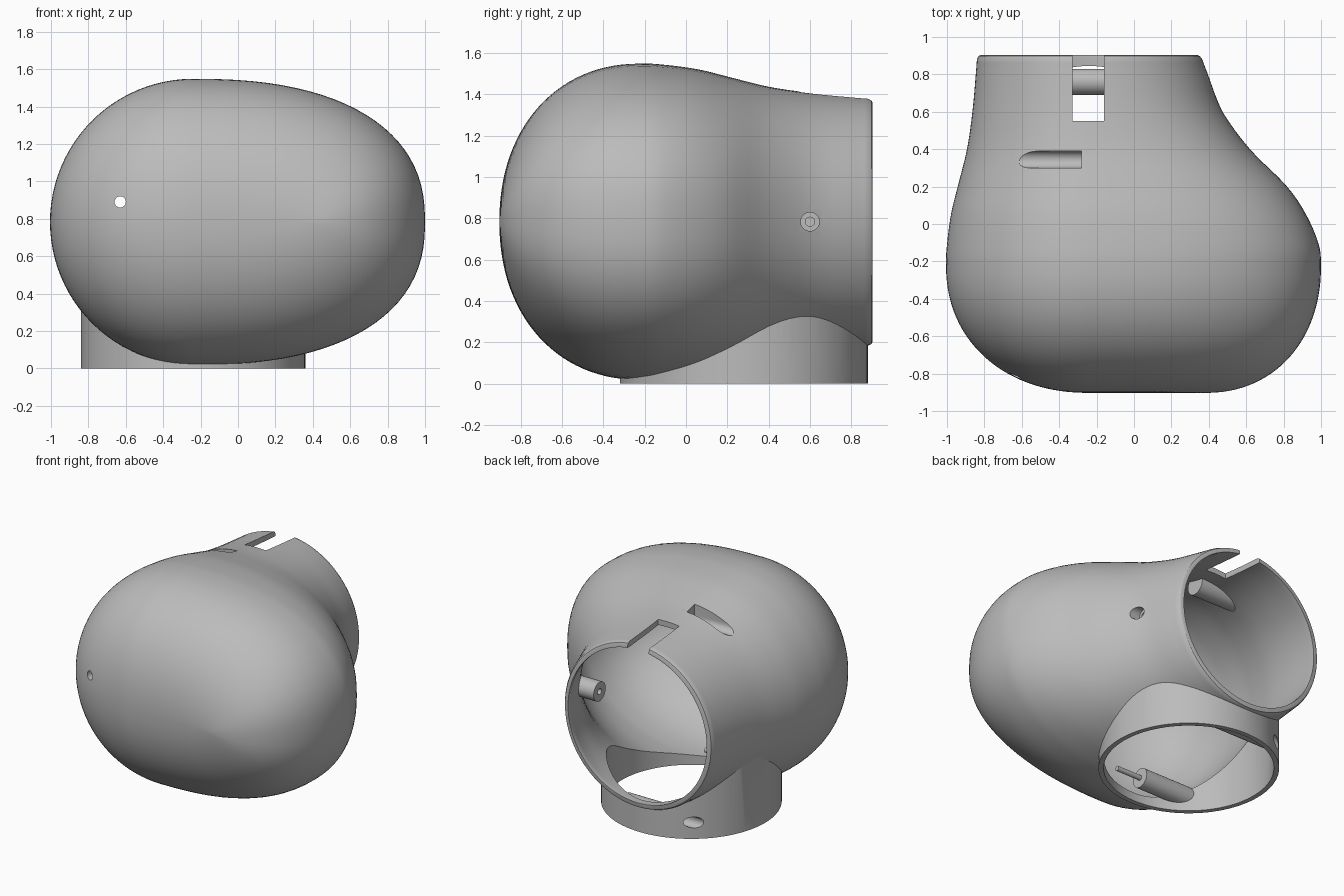
import bpy, bmesh, math
from mathutils import Vector

cube = bpy.data.objects.get("Cube")
if cube:
    bpy.data.objects.remove(cube)

CX, CZ = -0.24, 0.783      # axis of the rear opening
COLLAR_Y = 0.28            # axis of the bottom collar
WALL = 0.04
SEG = 96

grey = bpy.data.materials.new("plain grey")
grey.use_nodes = True
COLOUR = (0.5, 0.5, 0.5, 1)
grey.diffuse_color = COLOUR
grey.node_tree.nodes["Principled BSDF"].inputs["Base Color"].default_value = COLOUR

# Rear half of the shell: y, round radius, radius of the bulging side
STATIONS = [(0.88, 0.6, 0.605), (0.8, 0.606, 0.635), (0.6, 0.624, 0.715), (0.4, 0.653, 0.86),
            (0.21, 0.70, 1.05), (0.06, 0.737, 1.155), (-0.1, 0.759, 1.225), (-0.22, 0.765, 1.24)]


def make_object(name, bm):
    bmesh.ops.recalc_face_normals(bm, faces=bm.faces)
    mesh = bpy.data.meshes.new(name)
    bm.to_mesh(mesh)
    bm.free()
    mesh.materials.append(grey)
    obj = bpy.data.objects.new(name, mesh)
    bpy.context.collection.objects.link(obj)
    return obj


def smooth_stations(steps=4):
    pts = [Vector(p) for p in STATIONS]
    pts = [2 * pts[0] - pts[1]] + pts + [Vector((-0.38, 0.75, 1.228))]
    out = []
    for a, b, c, d in zip(pts, pts[1:], pts[2:], pts[3:]):
        for i in range(steps):
            t = i / steps
            out.append(0.5 * (2 * b + (c - a) * t + (2 * a - 5 * b + 4 * c - d) * t * t
                              + (3 * b - a - 3 * c + d) * t ** 3))
    return out


def shell_solid(name, inset, rear):
    """Loft of half-round, half-oval sections from the rear opening to the front."""
    rings = rear + [(y, r - inset, w - inset) for y, r, w in smooth_stations()]
    full = 2 / 2.15        # front profile slightly fuller than an ellipse
    for i in range(29):
        t = math.radians(89 * i / 28)
        c, s = math.cos(t) ** full, math.sin(t) ** full
        rings.append((-0.22 - (0.683 - inset) * s,
                      (0.765 - inset) * c, 0.62 + (0.62 - inset) * c))
    bm = bmesh.new()
    loops = []
    for y, r, wide in rings:
        power = 2 + 0.38 * min(1, max(0, (0.9 - y) / 0.9))
        loop = []
        for k in range(SEG):
            a = 2 * math.pi * k / SEG
            c, s = math.cos(a), math.sin(a)
            if c > 0:
                x = wide * c ** (2 / power)
                z = math.copysign(r * abs(s) ** (2 / power), s)
            else:
                x, z = r * c, r * s
            loop.append(bm.verts.new((CX + x, y, CZ + z)))
        loops.append(loop)
    for p, q in zip(loops, loops[1:]):
        for k in range(SEG):
            n = (k + 1) % SEG
            bm.faces.new((p[k], p[n], q[n], q[k]))
    bm.faces.new(loops[0])
    bm.faces.new(loops[-1])
    return make_object(name, bm)


def rod(name, start, end, radius, seg=32):
    a, b = Vector(start), Vector(end)
    bm = bmesh.new()
    bmesh.ops.create_cone(bm, cap_ends=True, segments=seg, radius1=radius, radius2=radius,
                          depth=(b - a).length)
    bm.transform((b - a).to_track_quat('Z', 'Y').to_matrix().to_4x4())
    bmesh.ops.translate(bm, verts=bm.verts, vec=(a + b) / 2)
    return make_object(name, bm)


def box(name, low, high):
    lo, hi = Vector(low), Vector(high)
    bm = bmesh.new()
    bmesh.ops.create_cube(bm, size=1)
    bmesh.ops.scale(bm, verts=bm.verts, vec=hi - lo)
    bmesh.ops.translate(bm, verts=bm.verts, vec=(lo + hi) / 2)
    return make_object(name, bm)


def combine(target, tool, operation, keep=False):
    mod = target.modifiers.new("cut", 'BOOLEAN')
    mod.operation, mod.object, mod.solver = operation, tool, 'EXACT'
    bpy.context.view_layer.objects.active = target
    bpy.ops.object.modifier_apply(modifier=mod.name)
    if not keep:
        bpy.data.objects.remove(tool)


# Outer body with a rounded rear rim and the bottom collar
body = shell_solid("hollow_body", 0, [(0.903, 0.58, 0.58), (0.898, 0.592, 0.592)])
combine(body, rod("collar", (CX, COLLAR_Y, 0), (CX, COLLAR_Y, 0.5), 0.6, SEG), 'UNION')

# Inner bosses, trimmed to the outer surface
bosses = [rod("side_boss", (0.28, 0.6, CZ), (0.7, 0.6, CZ), 0.07),
          rod("rear_collar_boss", (-0.9, 0.76, 0.12), (-0.05, 0.76, 0.12), 0.07),
          rod("front_collar_boss", (-0.9, -0.2, 0.13), (-0.22, -0.2, 0.13), 0.07),
          rod("slot_boss", (-0.9, 0.345, 1.38), (-0.24, 0.345, 1.38), 0.075)]
for boss in bosses:
    combine(boss, body, 'INTERSECT', keep=True)

# Hollow out the body and the collar
combine(body, shell_solid("cavity", WALL, [(1.0, 0.56, 0.56)]), 'DIFFERENCE')
combine(body, rod("collar_bore", (CX, COLLAR_Y, -0.1), (CX, COLLAR_Y, 0.6), 0.565, SEG), 'DIFFERENCE')
for boss in bosses:
    combine(body, boss, 'UNION')
combine(body, rod("pin", (-0.3, -0.2, 0.13), (-0.02, -0.2, 0.13), 0.018, 16), 'UNION')

# Notch in the rear rim, top slot and screw holes
cutters = [box("notch", (-0.33, 0.55, 1.15), (-0.16, 1.0, 1.6)),
           rod("slot_floor", (-0.9, 0.345, 1.38), (-0.28, 0.345, 1.38), 0.045),
           box("slot_opening", (-0.9, 0.3, 1.38), (-0.28, 0.39, 1.6)),
           rod("front_hole", (-0.63, -1.0, 0.89), (-0.63, -0.4, 0.89), 0.03),
           rod("side_bore", (0.2, 0.6, CZ), (0.7, 0.6, CZ), 0.022),
           rod("side_counterbore", (0.42, 0.6, CZ), (0.7, 0.6, CZ), 0.045),
           rod("collar_hole", (-0.9, 0.76, 0.12), (-0.35, 0.76, 0.12), 0.04)]
for cutter in cutters:
    combine(body, cutter, 'DIFFERENCE')

bpy.ops.object.select_all(action='DESELECT')
body.select_set(True)
bpy.context.view_layer.objects.active = body
bpy.ops.object.shade_smooth_by_angle(angle=math.radians(30))
